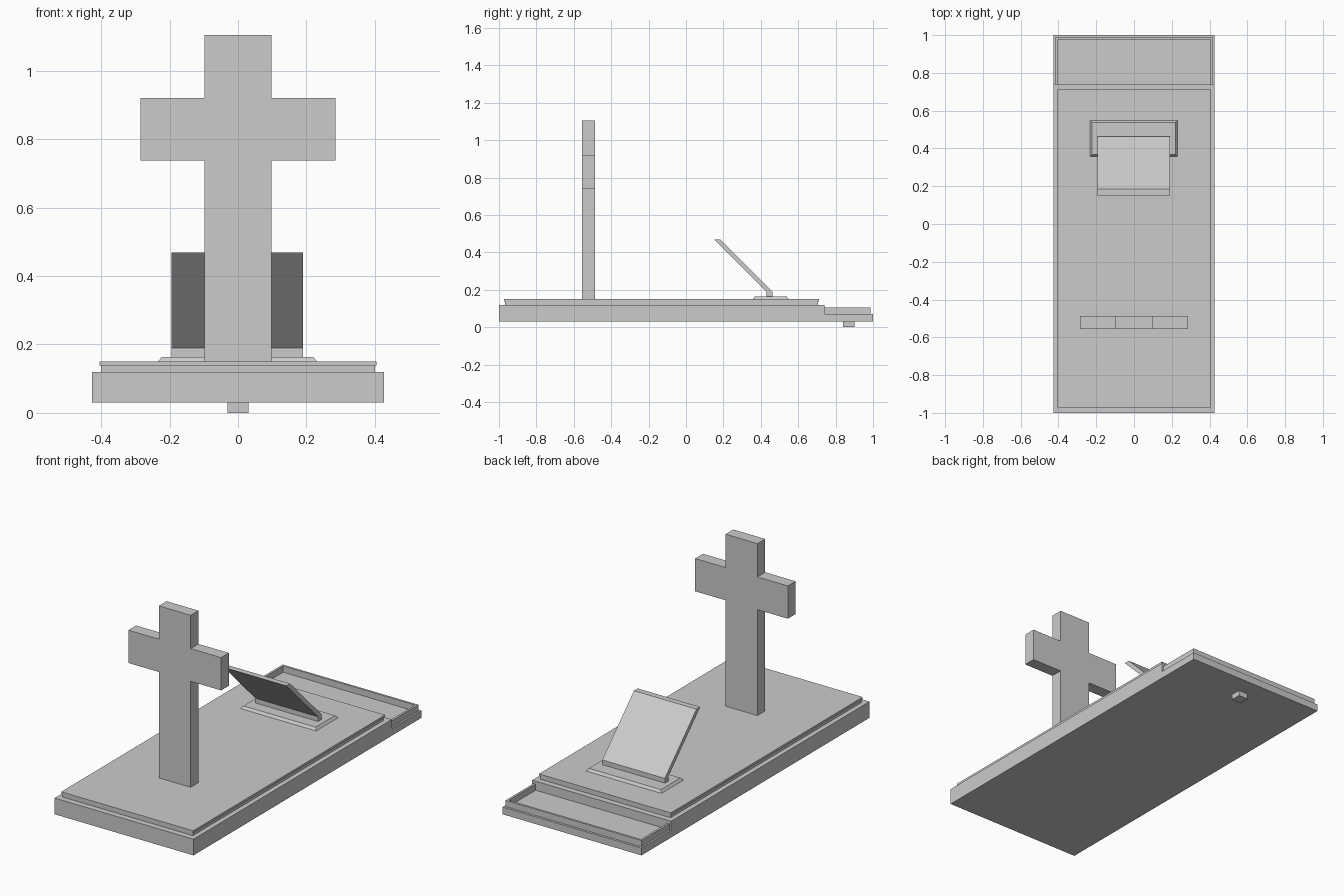
import bpy
import bmesh

cube = bpy.data.objects.get("Cube")
if cube:
    bpy.data.objects.remove(cube, do_unlink=True)

stone = bpy.data.materials.new("grey_stone")
stone.use_nodes = True
GREY = (0.6, 0.6, 0.6, 1)
stone.diffuse_color = GREY
stone.node_tree.nodes["Principled BSDF"].inputs["Base Color"].default_value = GREY


def extrude(name, outline, axis, start, end, top_inset=0):
    """Extrude a 2D outline along the given axis (0 = x, 1 = y, 2 = z)."""
    bm = bmesh.new()

    def place(point, depth):
        co = list(point)
        co.insert(axis, depth)
        return bm.verts.new(co)

    cu = sum(p[0] for p in outline) / len(outline)
    cv = sum(p[1] for p in outline) / len(outline)
    lower = [place(p, start) for p in outline]
    upper = [place((u - top_inset * (1 if u > cu else -1),
                    v - top_inset * (1 if v > cv else -1)), end)
             for u, v in outline]
    bm.faces.new(lower)
    bm.faces.new(upper)
    count = len(outline)
    for i in range(count):
        j = (i + 1) % count
        bm.faces.new((lower[i], lower[j], upper[j], upper[i]))
    bmesh.ops.recalc_face_normals(bm, faces=bm.faces)
    mesh = bpy.data.meshes.new(name)
    bm.to_mesh(mesh)
    bm.free()
    mesh.materials.append(stone)
    obj = bpy.data.objects.new(name, mesh)
    bpy.context.collection.objects.link(obj)
    return obj


def box(name, x, y, z, top_inset=0):
    outline = [(x[0], y[0]), (x[1], y[0]), (x[1], y[1]), (x[0], y[1])]
    return extrude(name, outline, 2, z[0], z[1], top_inset)


# Stepped base with a low ledge at the back, and its small foot
extrude("base", [(-1, 0.03), (1, 0.03), (1, 0.07), (0.74, 0.07),
                 (0.74, 0.12), (-1, 0.12)], 0, -0.427, 0.427)
box("foot", (-0.03, 0.03), (0.84, 0.9), (0, 0.03))

# Shallow trough on the ledge, walled on three sides
trough = [(-0.417, 0.74), (-0.417, 0.987), (0.417, 0.987), (0.417, 0.74),
          (0.405, 0.74), (0.405, 0.975), (-0.405, 0.975), (-0.405, 0.74)]
extrude("trough_rim", trough, 2, 0.07, 0.105)

# Cover slab with a slightly overhanging top
box("slab_neck", (-0.4, 0.4), (-0.967, 0.707), (0.12, 0.138))
box("slab_top", (-0.405, 0.405), (-0.972, 0.712), (0.138, 0.15))

# Upright cross, one outline mirrored left to right
half = [(0.098, 0.148), (0.098, 0.738), (0.285, 0.738),
        (0.285, 0.92), (0.098, 0.92), (0.098, 1.105)]
cross = half + [(-x, z) for x, z in reversed(half)]
extrude("cross", cross, 1, -0.555, -0.487)

# Leaning tablet on a tapered plinth
box("tablet_plinth", (-0.235, 0.232), (0.355, 0.55), (0.148, 0.164), 0.012)
extrude("tablet", [(0.152, 0.468), (0.185, 0.468), (0.463, 0.19),
                   (0.463, 0.16), (0.43, 0.16), (0.43, 0.19)],
        0, -0.194, 0.19)
